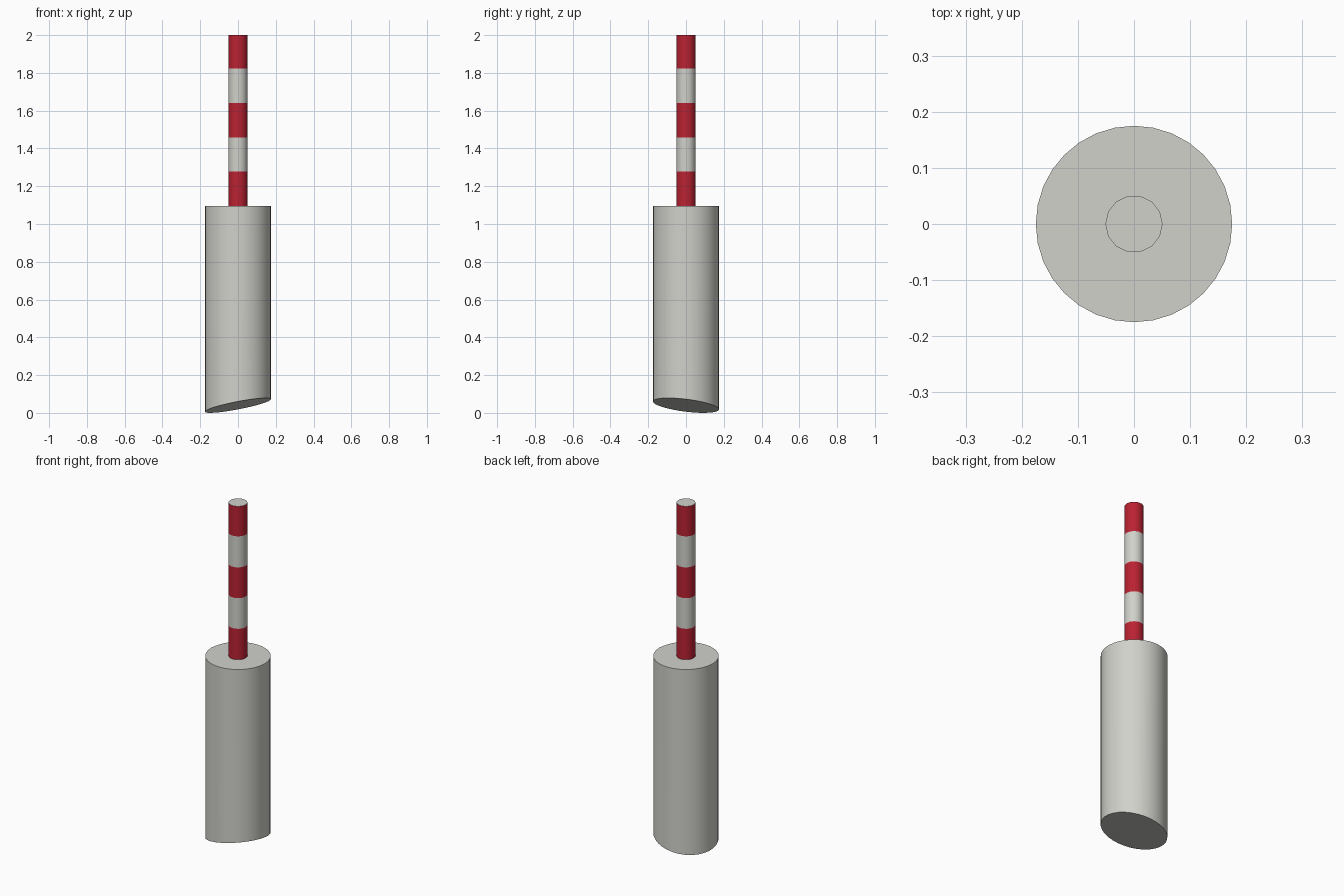
import bpy, bmesh, math

if "Cube" in bpy.data.objects:
    bpy.data.objects.remove(bpy.data.objects["Cube"])


def material(name, colour):
    m = bpy.data.materials.new(name)
    m.diffuse_color = (*colour, 1.0)
    m.use_nodes = True
    m.node_tree.nodes["Principled BSDF"].inputs["Base Color"].default_value = m.diffuse_color
    return m


GREY = material("light_grey", (0.64, 0.64, 0.60))
RED = material("signal_red", (0.49, 0.016, 0.032))


def column(name, radius, sides, rings, bands):
    """Stack of rings; each ring is a function giving z at (x, y)."""
    bm = bmesh.new()
    loops = []
    for height in rings:
        loop = []
        for i in range(sides):
            a = 2 * math.pi * i / sides
            x, y = radius * math.cos(a), radius * math.sin(a)
            loop.append(bm.verts.new((x, y, height(x, y))))
        loops.append(loop)
    for k in range(len(loops) - 1):
        lo, hi = loops[k], loops[k + 1]
        for i in range(sides):
            j = (i + 1) % sides
            f = bm.faces.new((lo[i], lo[j], hi[j], hi[i]))
            f.material_index = bands[k]
    bm.faces.new(loops[0][::-1])
    bm.faces.new(loops[-1])
    mesh = bpy.data.meshes.new(name)
    bm.to_mesh(mesh)
    bm.free()
    mesh.materials.append(GREY)
    mesh.materials.append(RED)
    obj = bpy.data.objects.new(name, mesh)
    bpy.context.collection.objects.link(obj)
    bpy.ops.object.select_all(action='DESELECT')
    obj.select_set(True)
    bpy.context.view_layer.objects.active = obj
    bpy.ops.object.shade_smooth_by_angle(angle=math.radians(40))
    return obj


def level(z):
    return lambda x, y: z


# Wide base with a slanted underside
column("base_column", 0.175, 32,
       [lambda x, y: 0.0395 + 0.19 * x - 0.12 * y, level(1.096)], [0])

# Slim striped pole with a grey cap
column("striped_pole", 0.051, 14,
       [level(z) for z in (1.09, 1.278, 1.459, 1.64, 1.823, 2.0)],
       [1, 0, 1, 0, 1])
